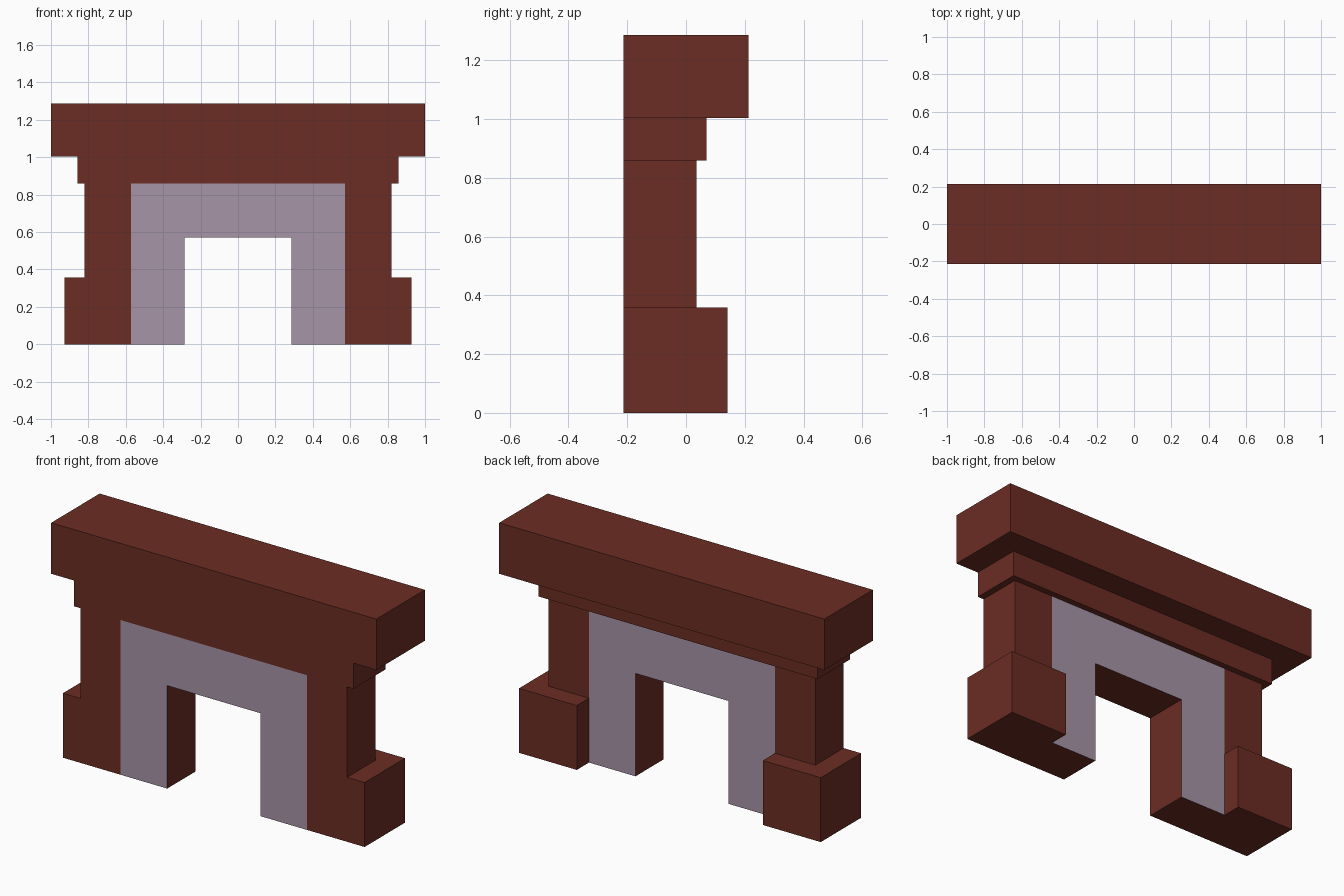
import bpy
import bmesh

old = bpy.data.objects.get("Cube")
if old:
    bpy.data.objects.remove(old, do_unlink=True)

FRONT = -0.213   # every part is flush at the front
SHAFT_BACK = 0.035
OPENING, INNER = 0.286, 0.572
LINTEL, CORNICE, SHELF, TOP = 0.572, 0.86, 1.003, 1.286


def material(name, rgb):
    mat = bpy.data.materials.new(name)
    mat.use_nodes = True
    mat.diffuse_color = (*rgb, 1)
    mat.node_tree.nodes["Principled BSDF"].inputs["Base Color"].default_value = (*rgb, 1)
    return mat


brown = material("red_brown_wood", (0.147, 0.026, 0.017))
mauve = material("mauve_stone", (0.385, 0.298, 0.393))


def extrude_profile(name, profile, back, face_mat=None):
    """Extrude an (x, z) outline from the front plane to the given back."""
    bm = bmesh.new()
    face = bm.faces.new([bm.verts.new((x, FRONT, z)) for x, z in profile])
    out = bmesh.ops.extrude_face_region(bm, geom=[face], use_keep_orig=True)
    moved = [v for v in out["geom"] if isinstance(v, bmesh.types.BMVert)]
    bmesh.ops.translate(bm, verts=moved, vec=(0, back - FRONT, 0))
    bmesh.ops.recalc_face_normals(bm, faces=bm.faces)
    mesh = bpy.data.meshes.new(name)
    mesh.materials.append(brown)
    if face_mat:
        # Only the front and back faces take the second colour
        mesh.materials.append(face_mat)
        for f in bm.faces:
            f.material_index = int(abs(f.normal.y) > 0.9)
    bm.to_mesh(mesh)
    bm.free()
    obj = bpy.data.objects.new(name, mesh)
    bpy.context.collection.objects.link(obj)
    return obj


def block(name, x0, x1, z0, z1, back):
    return extrude_profile(name, [(x0, z0), (x1, z0), (x1, z1), (x0, z1)], back)


# Mantel shelf and the cornice below it
block("mantel_shelf", -1, 1, SHELF, TOP, 0.213)
block("cornice", -0.858, 0.858, CORNICE, SHELF, 0.07)

# Pillar shafts standing on wider plinths
for side, s in (("left", 1), ("right", -1)):
    block(side + "_pillar", s * INNER, s * 0.82, 0.358, CORNICE, SHAFT_BACK)
    block(side + "_plinth", s * INNER, s * 0.928, 0, 0.358, 0.142)

# Stone surround framing the open hearth
half = [(INNER, CORNICE), (INNER, 0), (OPENING, 0), (OPENING, LINTEL)]
extrude_profile("hearth_surround", half + [(-x, z) for x, z in reversed(half)],
                SHAFT_BACK, mauve)
